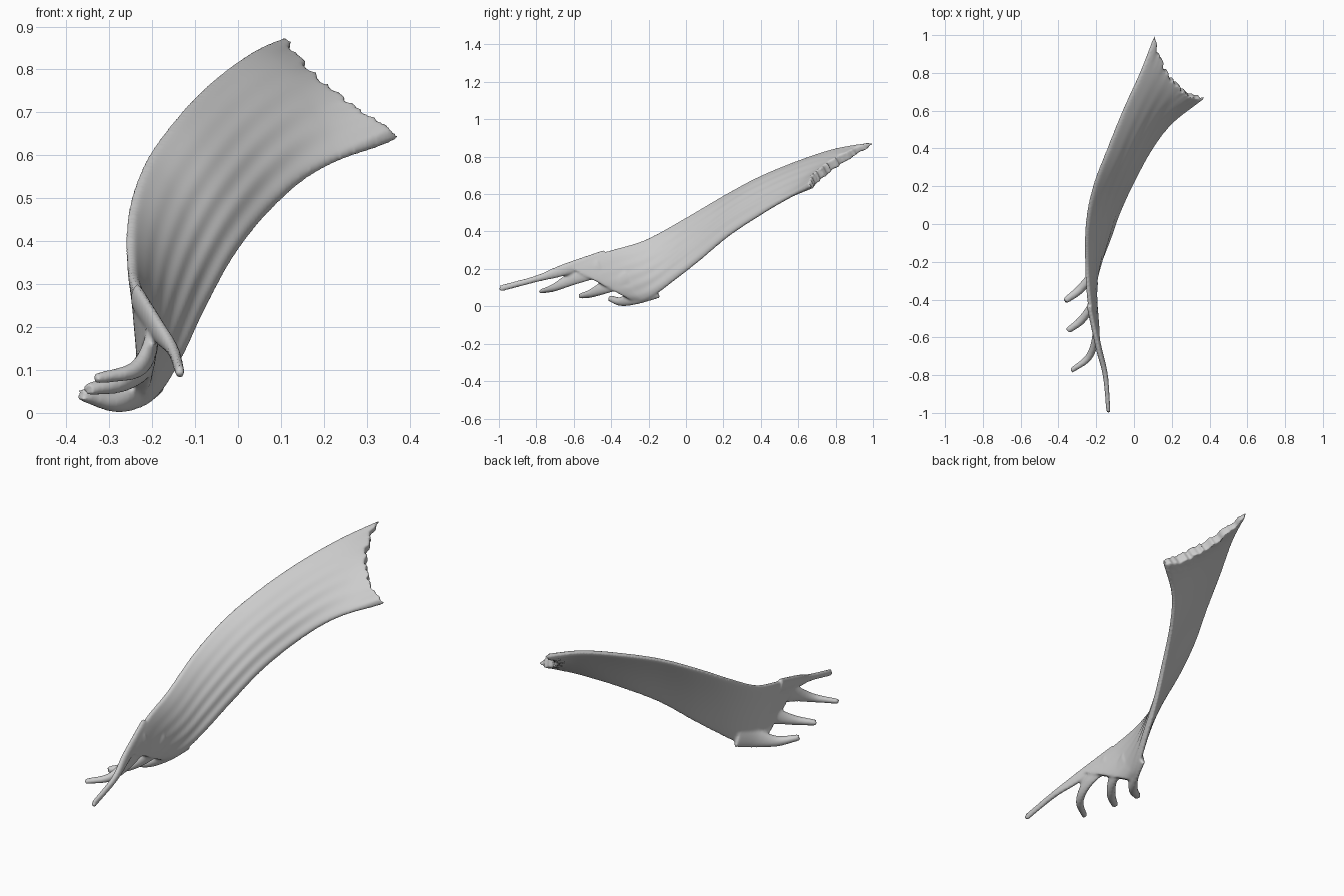
import bpy, bmesh, math, random
from mathutils import Vector as V

if "Cube" in bpy.data.objects:
    bpy.data.objects.remove(bpy.data.objects["Cube"])

random.seed(4)


def spline(pts, u):
    """Catmull-Rom through tuples of any length, u in 0..1."""
    n = len(pts) - 1
    i = min(int(u * n), n - 1)
    t = u * n - i
    p1, p2 = pts[i], pts[i + 1]
    p0 = pts[i - 1] if i > 0 else [2 * a - b for a, b in zip(p1, p2)]
    p3 = pts[i + 2] if i + 2 <= n else [2 * b - a for a, b in zip(p1, p2)]
    return [0.5 * (2 * b + (c - a) * t + (2 * a - 5 * b + 4 * c - d) * t * t
                   + (3 * b - a - 3 * c + d) * t ** 3)
            for a, b, c, d in zip(p0, p1, p2, p3)]


def skin(bm, rings):
    """Closed tube through equal rings of points, capped at both ends."""
    vs = [[bm.verts.new(p) for p in r] for r in rings]
    n = len(vs[0])
    for a, b in zip(vs, vs[1:]):
        for k in range(n):
            bm.faces.new((a[k], a[(k + 1) % n], b[(k + 1) % n], b[k]))
    for end in (vs[0], vs[-1]):
        h = n // 2
        for k in range(h):
            quad = [end[k], end[k + 1], end[(n - k - 1) % n], end[(n - k) % n]]
            quad = list(dict.fromkeys(quad))
            if len(quad) > 2:
                bm.faces.new(quad)


bm = bmesh.new()

# Broad fan sheet: upper and lower borders from the ragged origin to the tendons
upper = [(.105, .995, .872), (.03, .8, .838), (-.06, .6, .773), (-.14, .4, .692),
         (-.215, .2, .587), (-.252, 0, .472), (-.252, -.22, .355),
         (-.235, -.42, .295), (-.19, -.64, .22)]
lower = [(.37, .66, .64), (.2, .53, .57), (.09, .39, .485), (-.005, .22, .37),
         (-.08, .06, .235), (-.125, -.06, .14), (-.165, -.15, .07),
         (-.2, -.22, .03), (-.235, -.27, .02)]
ROWS, COLS = 90, 48
jag = [random.uniform(-.012, .012) for _ in range(COLS + 1)]
rings = []
for r in range(ROWS + 1):
    u = r / ROWS
    a, b = V(spline(upper, u)), V(spline(lower, u))
    u0, u1 = max(u - .02, 0), min(u + .02, 1)
    along = (V(spline(upper, u1)) + V(spline(lower, u1))
             - V(spline(upper, u0)) - V(spline(lower, u0))).normalized()
    nrm = along.cross(b - a).normalized()
    if nrm.x < 0:
        nrm = -nrm
    end = max(0, 1 - u / .1) ** 1.5
    front, back = [], []
    for c in range(COLS + 1):
        t = c / COLS
        arch = 4 * t * (1 - t)
        p = a.lerp(b, t) + nrm * (.028 * arch * math.sin(math.pi * min(1, u + .12)))
        p += along * end * (.07 * arch + jag[c])
        groove = .0035 * math.sin(t * 34 + 3 * u) * t * math.sin(math.pi * u)
        h = (.006 + .015 * arch ** .5) * (1 + .5 * end * t)
        front.append(p + nrm * (h + groove))
        back.append(p - nrm * (h + end * random.uniform(0, .008)))
    rings.append(front + back[::-1])
    # fold the two border points together so the cap pairs up cleanly
    ring = rings[-1]
    ring[0] = (ring[0] + ring.pop()) / 2
    ring[COLS] = (ring[COLS] + ring.pop(COLS + 1)) / 2
skin(bm, rings)

# Four tendon slips: x, y, z, half width, half thickness
slips = [
    [(-.235, -.43, .268, .035, .016), (-.188, -.65, .195, .032, .016),
     (-.152, -.8, .147, .018, .014), (-.135, -.995, .095, .017, .011)],
    [(-.21, -.46, .205, .05, .015), (-.205, -.6, .152, .038, .017),
     (-.24, -.705, .1, .021, .019), (-.33, -.775, .08, .012, .014)],
    [(-.205, -.31, .15, .05, .015), (-.222, -.42, .108, .038, .018),
     (-.275, -.505, .07, .023, .022), (-.35, -.565, .055, .014, .017)],
    [(-.18, -.16, .095, .055, .015), (-.225, -.265, .052, .042, .018),
     (-.285, -.345, .026, .025, .023), (-.362, -.405, .042, .015, .018)],
]
for slip in slips:
    rings = []
    for r in range(31):
        u = r / 30
        x, y, z, w, th = spline(slip, u)
        tan = (V(spline(slip, min(u + .02, 1))[:3])
               - V(spline(slip, max(u - .02, 0))[:3])).normalized()
        wide = V((0, .4, -.9))
        wide = (wide - tan * wide.dot(tan)).normalized()
        thin = tan.cross(wide)
        ring = []
        for k in range(16):
            q = 2 * math.pi * k / 16
            fray = tan * random.uniform(-.01, .01) if r == 30 else V()
            ring.append(V((x, y, z)) + wide * w * math.cos(q)
                        + thin * th * math.sin(q) + fray)
        rings.append(ring)
    skin(bm, rings)

bmesh.ops.recalc_face_normals(bm, faces=bm.faces)
me = bpy.data.meshes.new("muscle_sheet")
bm.to_mesh(me)
bm.free()
ob = bpy.data.objects.new("muscle_sheet", me)
bpy.context.collection.objects.link(ob)

# Fuse sheet and slips into one organic skin
m = ob.modifiers.new("fuse", 'REMESH')
m.mode = 'VOXEL'
m.voxel_size = .0065
m.use_smooth_shade = True
s = ob.modifiers.new("soften", 'SMOOTH')
s.factor = .5
s.iterations = 5
for p in me.polygons:
    p.use_smooth = True
